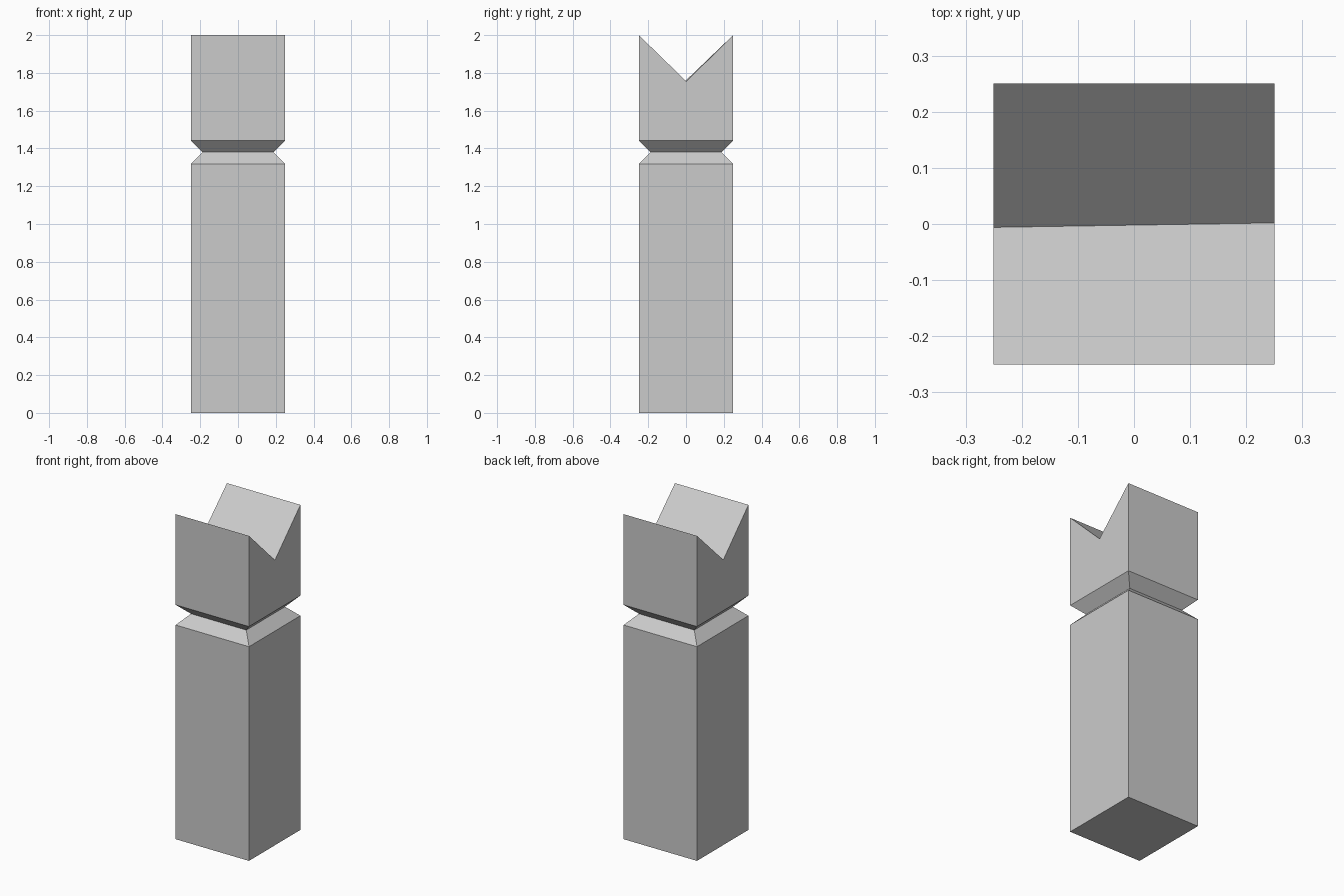
import bpy, bmesh

if "Cube" in bpy.data.objects:
    bpy.data.objects.remove(bpy.data.objects["Cube"])

# Square cross-sections up the post: (half width, height)
SECTIONS = [(0.25, 0.0), (0.25, 1.318), (0.188, 1.38), (0.25, 1.442), (0.25, 2.0)]
CORNERS = [(-1, -1), (1, -1), (1, 1), (-1, 1)]

bm = bmesh.new()
rings = [[bm.verts.new((h * x, h * y, z)) for x, y in CORNERS] for h, z in SECTIONS]

# Valley of the V groove, very slightly skewed
valley_left = bm.verts.new((-0.25, -0.006, 1.755))
valley_right = bm.verts.new((0.25, 0.002, 1.755))

# Base and walls; the left and right walls of the head dip to the valley
bm.faces.new(rings[0][::-1])
for level, (lower, upper) in enumerate(zip(rings, rings[1:])):
    is_head = level == len(rings) - 2
    for i in range(4):
        j = (i + 1) % 4
        loop = [lower[i], lower[j], upper[j], upper[i]]
        if is_head and i in (1, 3):
            loop.insert(3, valley_right if i == 1 else valley_left)
        bm.faces.new(loop)

# Two slopes of the groove
fl, fr, br, bl = rings[-1]
bm.faces.new([fl, fr, valley_right, valley_left])
bm.faces.new([valley_left, valley_right, br, bl])

bmesh.ops.recalc_face_normals(bm, faces=bm.faces)
mesh = bpy.data.meshes.new("notched_post")
bm.to_mesh(mesh)
bm.free()
bpy.context.collection.objects.link(bpy.data.objects.new("notched_post", mesh))
